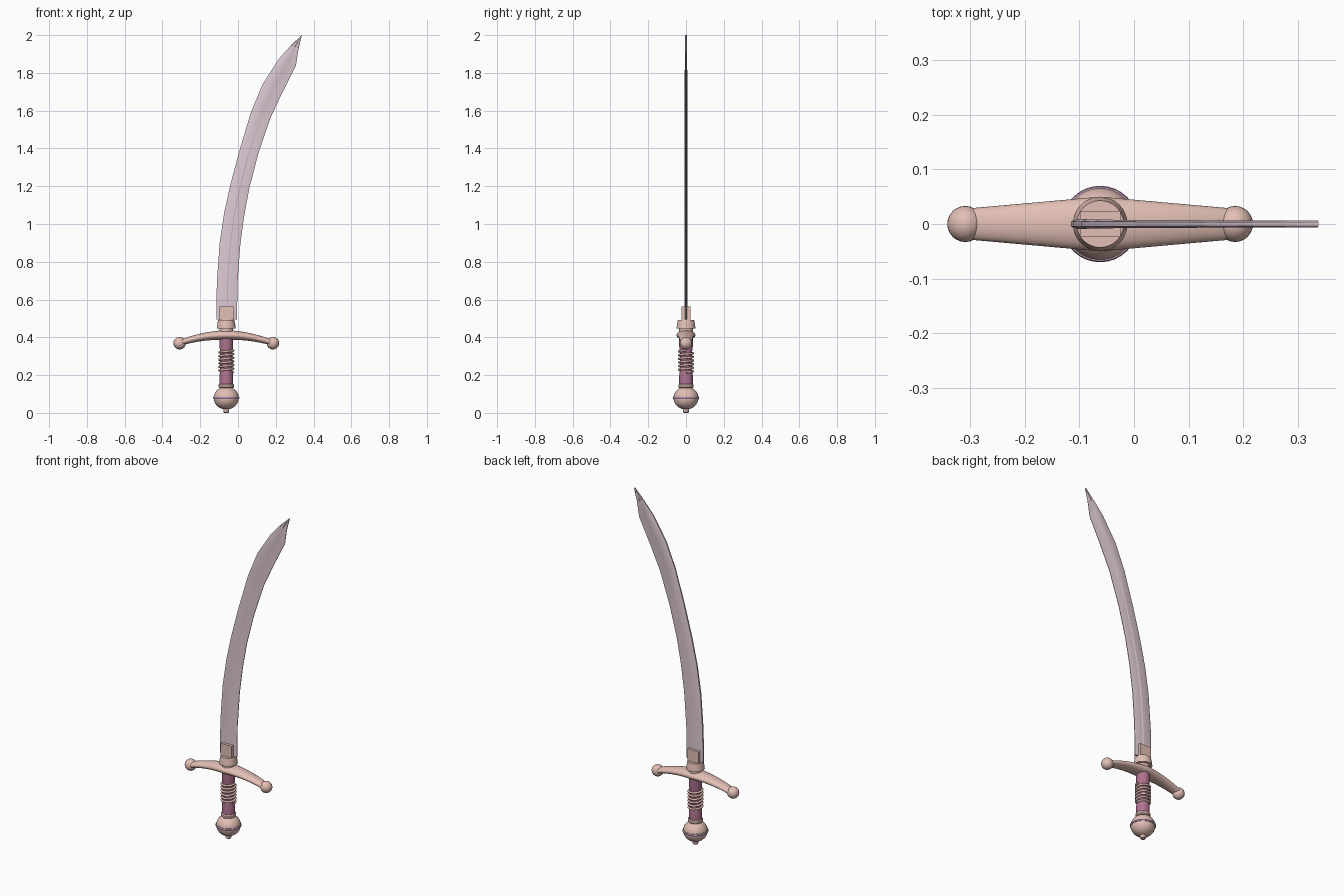
import bpy, bmesh, math
from mathutils import Vector

default = bpy.data.objects.get("Cube")
if default:
    bpy.data.objects.remove(default, do_unlink=True)

AXIS = -0.062          # x of the hilt's centre line
SPAN = 0.247           # guard centre to ball centre
SIDES = 32


def material(name, rgb, metallic=0.0):
    mat = bpy.data.materials.new(name)
    mat.use_nodes = True
    mat.diffuse_color = (*rgb, 1)
    node = mat.node_tree.nodes["Principled BSDF"]
    node.inputs["Base Color"].default_value = (*rgb, 1)
    node.inputs["Metallic"].default_value = metallic
    return mat


copper = material("copper", (0.76, 0.52, 0.46))
steel = material("steel", (0.73, 0.59, 0.66))
leather = material("leather", (0.43, 0.17, 0.28))
lilac = material("lilac", (0.62, 0.4, 0.56))


def finish(obj, mat, angle=35):
    obj.data.materials.append(mat)
    bpy.ops.object.select_all(action="DESELECT")
    obj.select_set(True)
    bpy.context.view_layer.objects.active = obj
    bpy.ops.object.shade_smooth_by_angle(angle=math.radians(angle))
    return obj


def loft(name, rings, mat, angle=35):
    """Skin a list of closed rings and cap both ends."""
    bm = bmesh.new()
    rows = [[bm.verts.new(p) for p in ring] for ring in rings]
    n = len(rows[0])
    for a, b in zip(rows, rows[1:]):
        for i in range(n):
            j = (i + 1) % n
            bm.faces.new((a[i], a[j], b[j], b[i]))
    bm.faces.new(rows[0])
    bm.faces.new(rows[-1])
    bmesh.ops.recalc_face_normals(bm, faces=bm.faces)
    mesh = bpy.data.meshes.new(name)
    bm.to_mesh(mesh)
    bm.free()
    obj = bpy.data.objects.new(name, mesh)
    bpy.context.collection.objects.link(obj)
    return finish(obj, mat, angle)


def turned(name, profile, mat):
    """Turn (radius, z) points round the hilt axis."""
    angles = [math.tau * i / SIDES for i in range(SIDES)]
    rings = [[(AXIS + r * math.cos(a), r * math.sin(a), z) for a in angles]
             for r, z in profile]
    return loft(name, rings, mat)


# Pommel: nub, ball, band and collar
turned("pommel_nub", [(0.012, 0), (0.015, 0.004), (0.015, 0.03)], copper)
ball = [(0.066 * math.sin(t), 0.079 - 0.061 * math.cos(t))
        for t in [math.pi * (0.04 + 0.92 * i / 20) for i in range(21)]]
turned("pommel", ball, copper)
turned("pommel_band", [(0.06, 0.073), (0.068, 0.074), (0.07, 0.079),
                       (0.068, 0.086), (0.06, 0.087)], lilac)
turned("pommel_collar", [(0.036, 0.132), (0.041, 0.137), (0.041, 0.148),
                         (0.036, 0.153)], copper)

# Grip with a spiral wire wrap
turned("grip", [(0.036, 0.148), (0.036, 0.2), (0.033, 0.22),
                (0.033, 0.33), (0.036, 0.35), (0.036, 0.41)], leather)
TURNS, STEPS = 6, 24
curve = bpy.data.curves.new("wire_wrap", "CURVE")
curve.dimensions = "3D"
curve.bevel_depth = 0.006
curve.bevel_resolution = 2
curve.use_fill_caps = True
spline = curve.splines.new("POLY")
spline.points.add(TURNS * STEPS)
for i, point in enumerate(spline.points):
    a = math.tau * i / STEPS
    z = 0.215 + 0.115 * i / (TURNS * STEPS)
    point.co = (AXIS + 0.037 * math.cos(a), 0.037 * math.sin(a), z, 1)
curve.materials.append(copper)
wrap = bpy.data.objects.new("wire_wrap", curve)
bpy.context.collection.objects.link(wrap)

# Drooping, tapered cross guard
rings = []
for i in range(-12, 13):
    t = i / 12
    width = 0.05 - 0.022 * abs(t)
    height = 0.026 - 0.011 * abs(t)
    centre = Vector((AXIS + SPAN * t, 0, 0.412 - 0.042 * t * t))
    up = Vector((0.084 * t / SPAN, 0, 1)).normalized()
    rings.append([centre + up * (height * math.sin(a)) + Vector((0, width * math.cos(a), 0))
                  for a in [math.tau * k / 24 for k in range(24)]])
loft("cross_guard", rings, copper)
for side, sign in (("left", 1), ("right", -1)):
    bpy.ops.mesh.primitive_uv_sphere_add(segments=24, ring_count=14, radius=0.033,
                                         location=(AXIS + sign * SPAN, 0, 0.369))
    bpy.context.object.name = side + "_guard_ball"
    finish(bpy.context.object, copper)

# Collar and block that hold the blade
turned("blade_collar", [(0.036, 0.425), (0.036, 0.446), (0.05, 0.447),
                        (0.048, 0.465), (0.043, 0.492)], copper)
bpy.ops.mesh.primitive_cube_add(size=1, location=(AXIS, 0, 0.523))
block = bpy.context.object
block.name = "blade_block"
block.scale = (0.074, 0.048, 0.078)
finish(block, copper)

# Curved blade: back edge x, z then cutting edge x, z at each station
stations = [
    (-0.115, 0.495, -0.005, 0.495), (-0.112, 0.69, -0.003, 0.68),
    (-0.097, 0.9, 0.011, 0.88), (-0.073, 1.06, 0.032, 1.04),
    (-0.04, 1.21, 0.06, 1.19), (0.008, 1.39, 0.107, 1.37),
    (0.068, 1.59, 0.171, 1.56), (0.13, 1.74, 0.237, 1.7),
    (0.217, 1.875, 0.307, 1.84), (0.276, 1.942, 0.321, 1.93),
    (0.336, 1.999, 0.338, 2.0)]
# Share of the width against half thickness: thick back, ridge, thin edge
section = [(0, 0.005), (0.1, 0.009), (0.5, 0.0085), (0.54, 0.0065),
           (0.85, 0.006), (1, 0.002)]
rings = []
for bx, bz, ex, ez in stations:
    back, edge = Vector((bx, 0, bz)), Vector((ex, 0, ez))
    thin = 1 - 0.3 * (bz - 0.495) / 1.5
    front = [back.lerp(edge, u) - Vector((0, h * thin, 0)) for u, h in section]
    rear = [Vector((p.x, -p.y, p.z)) for p in reversed(front)]
    rings.append(front + rear)
loft("blade", rings, steel, 20)
